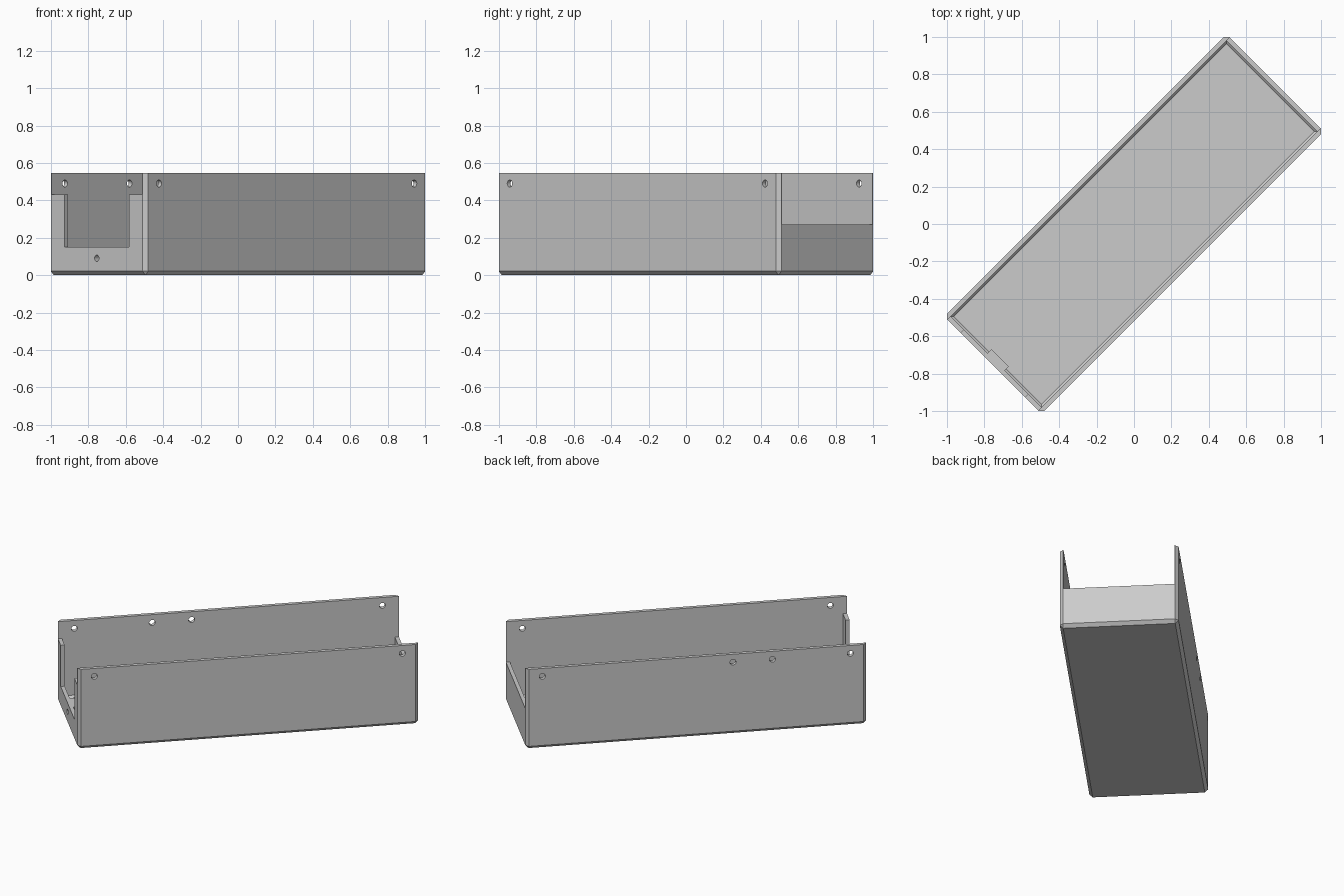
import bpy, bmesh, math
from mathutils import Matrix

if "Cube" in bpy.data.objects:
    bpy.data.objects.remove(bpy.data.objects["Cube"])

L, W, H = 1.068, 0.368, 0.545    # half length, half width, height
T = 0.025                        # wall thickness
TURN = Matrix.Rotation(math.radians(45), 4, "Z")

grey = bpy.data.materials.new("plain grey")
grey.use_nodes = True
grey.diffuse_color = (0.6, 0.6, 0.6, 1)
grey.node_tree.nodes["Principled BSDF"].inputs["Base Color"].default_value = (0.6, 0.6, 0.6, 1)


def finish(name, bm):
    mesh = bpy.data.meshes.new(name)
    bm.to_mesh(mesh)
    bm.free()
    mesh.materials.append(grey)
    obj = bpy.data.objects.new(name, mesh)
    bpy.context.scene.collection.objects.link(obj)
    return obj


def box(name, x, y, z, chamfer=0, sides=True):
    """Box from (low, high) ranges; chamfers the bottom and upright edges."""
    bm = bmesh.new()
    bmesh.ops.create_cube(bm, size=1)
    for v in bm.verts:
        v.co = [r[1] if c > 0 else r[0] for c, r in zip(v.co, (x, y, z))]
    if chamfer:
        low = [e for e in bm.edges if any(v.co.z < z[0] + 1e-5 for v in e.verts)]
        if not sides:
            low = [e for e in low if all(v.co.z < z[0] + 1e-5 for v in e.verts)]
        bmesh.ops.bevel(bm, geom=low, offset=chamfer, segments=1, affect="EDGES")
    return finish(name, bm)


def drill(name, x, y, z, axis, radius=0.019, depth=0.12):
    """Round cutter centred at a point, running along X or Y."""
    bm = bmesh.new()
    bmesh.ops.create_cone(bm, cap_ends=True, segments=24, radius1=radius,
                          radius2=radius, depth=depth)
    bm.transform(Matrix.Translation((x, y, z)) @ Matrix.Rotation(math.pi / 2, 4, axis))
    return finish(name, bm)


def combine(target, tool, operation="DIFFERENCE"):
    mod = target.modifiers.new(tool.name, "BOOLEAN")
    mod.operation, mod.solver, mod.object = operation, "EXACT", tool
    bpy.context.view_layer.objects.active = target
    bpy.ops.object.modifier_apply(modifier=mod.name)
    bpy.data.objects.remove(tool)


# Hollow tray with chamfered outer edges
tray = box("tray", (-L, L), (-W, W), (0, H), 0.021)
inner = W - T
combine(tray, box("cavity", (-L + T, L - T), (-inner, inner), (T, H + 0.1), 0.012, False))

# Lowered end walls and the wide notch in the front one
combine(tray, box("front_end_cut", (-L - 0.1, -L + 0.1), (-inner, inner), (0.43, H + 0.1)))
combine(tray, box("back_end_cut", (L - 0.1, L + 0.1), (-inner, inner), (0.27, H + 0.1)))
combine(tray, box("notch", (-L - 0.1, -L + 0.1), (-0.243, 0.243), (0.15, H + 0.1)))

# Screw boss below the notch
combine(tray, box("boss", (-L + T / 2, -L + T + 0.03), (-0.065, 0.065), (T / 2, 0.15)), "UNION")
combine(tray, drill("boss_hole", -L, 0, 0.09, "Y", 0.017))

# Holes near the top of the long walls
for side, spots in ((-1, (-0.965, 0.965)), (1, (-0.965, -0.477, -0.23, 0.965))):
    for x in spots:
        combine(tray, drill("wall_hole", x, side * W, 0.49, "X"))

# Turn the tray diagonally
tray.data.transform(TURN)
tray.select_set(True)
bpy.ops.object.shade_smooth_by_angle(angle=math.radians(25))
